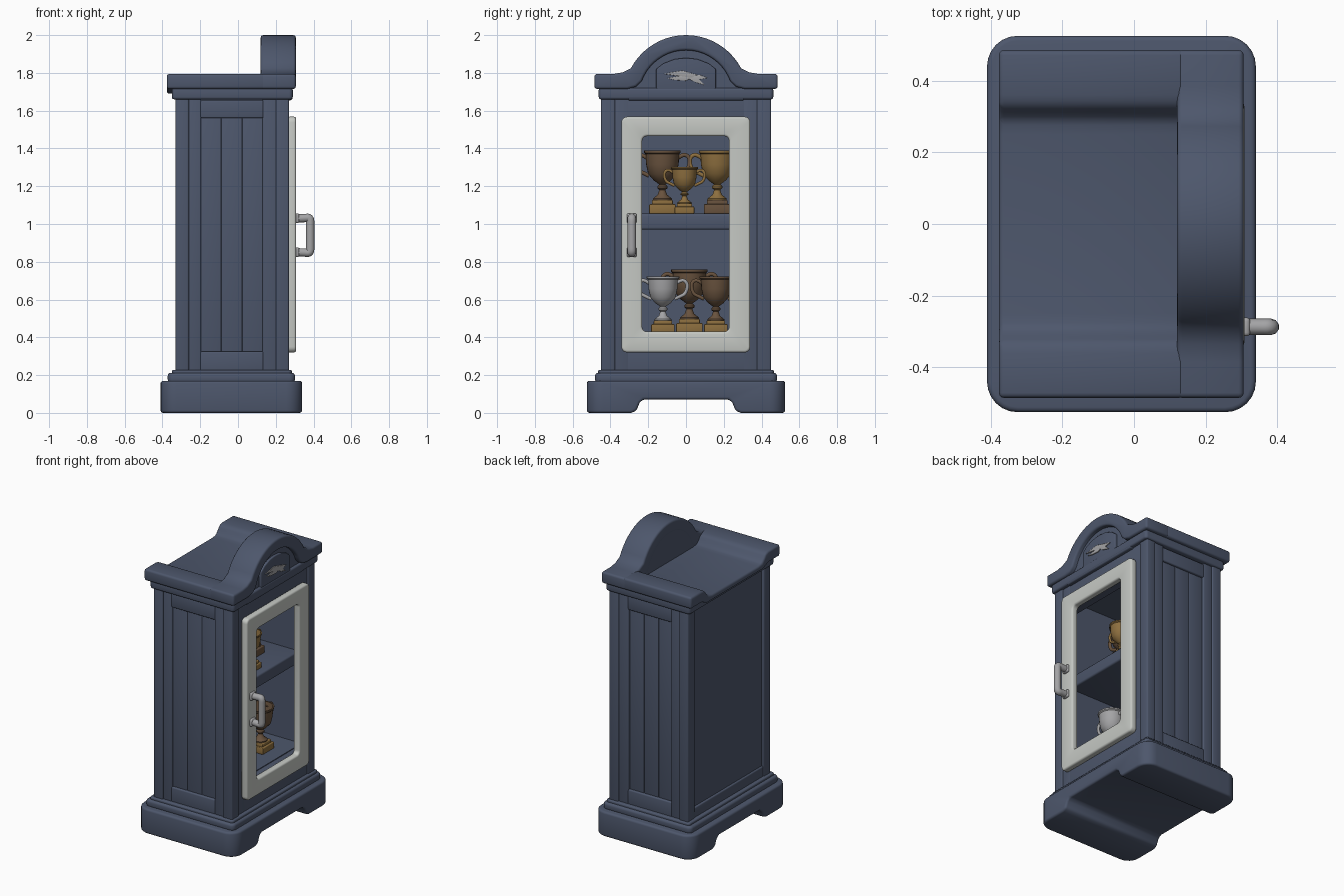
import bpy, bmesh, math
from mathutils import Vector

cube = bpy.data.objects.get("Cube")
if cube:
    bpy.data.objects.remove(cube, do_unlink=True)


def material(name, color, metal=0.0):
    m = bpy.data.materials.new(name)
    m.use_nodes = True
    m.diffuse_color = (*color, 1)
    bsdf = m.node_tree.nodes["Principled BSDF"]
    bsdf.inputs["Base Color"].default_value = (*color, 1)
    bsdf.inputs["Roughness"].default_value = 0.6
    return m


NAVY = material("navy_paint", (0.075, 0.095, 0.15))
WHITE = material("off_white_paint", (0.56, 0.58, 0.55))
SILVER = material("silver", (0.37, 0.37, 0.38))
GOLD = material("gold", (0.27, 0.16, 0.05))
BRONZE = material("bronze", (0.14, 0.085, 0.048))


def finish(bm, name, mat, bevel=0.0, segments=3):
    """Round the hard edges, shade smooth and link the part."""
    bmesh.ops.recalc_face_normals(bm, faces=bm.faces)
    if bevel:
        hard = [e for e in bm.edges if e.calc_face_angle(0) > math.radians(35)]
        bmesh.ops.bevel(bm, geom=hard, offset=bevel, segments=segments,
                        profile=0.5, affect='EDGES', clamp_overlap=True)
    mesh = bpy.data.meshes.new(name)
    bm.to_mesh(mesh)
    bm.free()
    mesh.shade_smooth()
    mesh.set_sharp_from_angle(angle=math.radians(40))
    mesh.materials.append(mat)
    ob = bpy.data.objects.new(name, mesh)
    bpy.context.collection.objects.link(ob)
    return ob


def box(name, x, y, z, mat=NAVY, bevel=0.01, corner=0.0):
    """Box from ranges; corner rounds the upright edges first."""
    return prism(name, [(y[0], z[0]), (y[1], z[0]), (y[1], z[1]), (y[0], z[1])],
                 x, mat, bevel, corner)


def prism(name, profile, x, mat=NAVY, bevel=0.01, corner=0.0):
    """Extrude a (y, z) profile along x."""
    bm = bmesh.new()
    face = bm.faces.new([bm.verts.new((x[0], y, z)) for y, z in profile])
    out = bmesh.ops.extrude_face_region(bm, geom=[face])
    moved = [v for v in out["geom"] if isinstance(v, bmesh.types.BMVert)]
    bmesh.ops.translate(bm, verts=moved, vec=(x[1] - x[0], 0, 0))
    if corner:
        wide = max(abs(v.co.y) for v in bm.verts) - 0.001
        edges = [e for e in bm.edges if all(abs(v.co.y) > wide for v in e.verts)
                 and abs(e.verts[0].co.z - e.verts[1].co.z) > 0.01]
        bmesh.ops.bevel(bm, geom=edges, offset=corner, segments=6, profile=0.5,
                        affect='EDGES')
    return finish(bm, name, mat, bevel)


def mirrored(half):
    """Complete a half profile (y > 0) across y = 0."""
    return half + [(-y, z) for y, z in reversed(half)]


def tube(name, points, radius, mat):
    """Round bar along a smooth path."""
    cu = bpy.data.curves.new(name, 'CURVE')
    cu.dimensions = '3D'
    cu.bevel_depth, cu.bevel_resolution, cu.use_fill_caps = radius, 3, True
    sp = cu.splines.new('NURBS')
    sp.points.add(len(points) - 1)
    for p, co in zip(sp.points, points):
        p.co = (*co, 1)
    sp.use_endpoint_u, sp.order_u, sp.resolution_u = True, 3, 6
    tmp = bpy.data.objects.new(name, cu)
    bm = bmesh.new()
    bpy.context.collection.objects.link(tmp)
    dg = bpy.context.evaluated_depsgraph_get()
    bm.from_mesh(tmp.evaluated_get(dg).to_mesh())
    bpy.data.objects.remove(tmp, do_unlink=True)
    return finish(bm, name, mat)


def lathe(name, profile, centre, scale, mat, steps=28):
    """Spin an (r, z) profile about the upright axis."""
    bm = bmesh.new()
    verts = [bm.verts.new((r, 0, z)) for r, z in profile]
    edges = [bm.edges.new(pair) for pair in zip(verts, verts[1:])]
    bmesh.ops.spin(bm, geom=verts + edges, cent=(0, 0, 0), axis=(0, 0, 1),
                   angle=math.tau, steps=steps)
    bmesh.ops.remove_doubles(bm, verts=bm.verts, dist=0.0004)
    for v in bm.verts:
        v.co = v.co * scale + Vector(centre)
    return finish(bm, name, mat)


# Base with an arched gap between its feet, and stepped moulding
prism("base", mirrored([(0.225, 0.072), (0.245, 0.055), (0.262, 0.012), (0.29, 0),
                        (0.525, 0), (0.525, 0.17)]), (-0.41, 0.34), bevel=0.014, corner=0.085)
box("base_moulding", (-0.372, 0.302), (-0.482, 0.482), (0.16, 0.212), bevel=0.016, corner=0.03)
box("base_moulding_top", (-0.35, 0.285), (-0.465, 0.465), (0.2, 0.228), bevel=0.008, corner=0.02)

# Corner posts, side frames and side boards
for s, side in ((-1, "right"), (1, "left")):
    def span(a, b):
        return tuple(sorted((s * a, s * b)))
    for x, end in (((-0.33, -0.26), "back"), ((0.2, 0.27), "front")):
        box(f"{side}_{end}_post", x, span(0.375, 0.45), (0.21, 1.68), bevel=0.009)
    for x, end in (((-0.265, -0.195), "back"), ((0.13, 0.205), "front")):
        box(f"{side}_{end}_stile", x, span(0.39, 0.441), (0.21, 1.68), bevel=0.008)
    for z, end in (((0.21, 0.325), "bottom"), ((1.56, 1.655), "top")):
        box(f"{side}_{end}_rail", (-0.2, 0.135), span(0.39, 0.441), z, bevel=0.008)
    for i in range(3):
        x = -0.2 + i * 0.111
        box(f"{side}_board_{i + 1}", (x, x + 0.111), span(0.395, 0.425), (0.3, 1.58), bevel=0.005)
    box(f"{side}_inner_wall", (-0.31, 0.25), span(0.375, 0.4), (0.22, 1.68), bevel=0)
    box(f"{side}_front_stile", (0.215, 0.262), span(0.3, 0.38), (0.21, 1.68), bevel=0.006)

# Back, front rails and interior
box("back_panel", (-0.312, -0.285), (-0.4, 0.4), (0.21, 1.69), bevel=0)
box("back_bottom_rail", (-0.325, -0.29), (-0.38, 0.38), (0.21, 0.295), bevel=0.008)
box("front_bottom_rail", (0.2, 0.262), (-0.38, 0.38), (0.21, 0.42), bevel=0.006)
box("front_top_rail", (0.2, 0.262), (-0.38, 0.38), (1.48, 1.68), bevel=0.006)
box("cabinet_floor", (-0.3, 0.22), (-0.39, 0.39), (0.37, 0.425), bevel=0)
box("cabinet_ceiling", (-0.3, 0.22), (-0.39, 0.39), (1.6, 1.66), bevel=0)
box("shelf", (-0.3, 0.2), (-0.39, 0.39), (0.97, 1.055), bevel=0.012)

# Cornice, dipped roof and arched pediment
box("frieze", (-0.35, 0.29), (-0.462, 0.462), (1.66, 1.72), bevel=0.012, corner=0.02)
prism("roof", mirrored([(0.25, 1.73), (0.29, 1.736), (0.312, 1.76), (0.33, 1.785), (0.36, 1.794),
                        (0.485, 1.794), (0.485, 1.715), (0.36, 1.715), (0.3, 1.69)]),
      (-0.377, 0.14), bevel=0.014)


def arc(radius, start):
    angles = [math.radians(start + (90 - start) * i / 10) for i in range(11)]
    return [(radius * math.cos(a), 1.67 + radius * math.sin(a)) for a in angles]


outer = [(0.485, 1.794), (0.385, 1.794), (0.335, 1.803)] + arc(0.33, 28)
inner = [(0.485, 1.715), (0.31, 1.715), (0.265, 1.727)] + arc(0.25, 20)
# drop the doubled apex when joining the mirrored halves
top = outer + [(-y, z) for y, z in reversed(outer[:-1])]
under = inner + [(-y, z) for y, z in reversed(inner[:-1])]
prism("arch_moulding", top + under[::-1], (0.12, 0.306), bevel=0.014)
fill = arc(0.29, 8)
prism("arch_panel", fill + [(-y, z) for y, z in reversed(fill[:-1])], (0.122, 0.272), bevel=0)
box("arch_lintel", (0.12, 0.288), (-0.31, 0.31), (1.655, 1.7), bevel=0.01)

# Plaque with a winged ornament
prism("plaque", mirrored([(0.158, 1.692), (0.158, 1.82), (0.12, 1.85), (0.06, 1.873), (0.015, 1.878)]),
      (0.26, 0.287), bevel=0.006)
for i, pts in enumerate([
        [(-0.12, 1.795), (-0.02, 1.812), (0.06, 1.79), (0.03, 1.772), (-0.05, 1.785)],
        [(-0.1, 1.772), (-0.02, 1.786), (0.03, 1.774), (0.0, 1.758), (-0.06, 1.762)],
        [(0.0, 1.776), (0.07, 1.79), (0.115, 1.773), (0.07, 1.765), (0.1, 1.735), (0.05, 1.75)]]):
    prism(f"ornament_feather_{i + 1}", pts, (0.284, 0.293), SILVER, bevel=0.002)


# Door frame with a rounded opening
def rounded(y, z, r):
    pts = []
    for k, (cy, cz) in enumerate([(y[1] - r, z[1] - r), (y[0] + r, z[1] - r),
                                  (y[0] + r, z[0] + r), (y[1] - r, z[0] + r)]):
        for i in range(6):
            a = math.radians(90 * k + 18 * i)
            pts.append((cy + r * math.cos(a), cz + r * math.sin(a)))
    return pts


bm = bmesh.new()
rings = [[bm.verts.new((x, *p)) for p in loop] for loop, x in (
    (rounded((-0.342, 0.34), (0.32, 1.568), 0.03), 0.262),
    (rounded((-0.342, 0.34), (0.32, 1.568), 0.03), 0.308),
    (rounded((-0.232, 0.228), (0.43, 1.465), 0.025), 0.308),
    (rounded((-0.232, 0.228), (0.43, 1.465), 0.025), 0.262))]
for a, b in zip(rings, rings[1:] + rings[:1]):
    for i in range(len(a)):
        j = (i + 1) % len(a)
        bm.faces.new((a[i], a[j], b[j], b[i]))
finish(bm, "door_frame", WHITE, bevel=0.012)

# Door handle with mounting collars
tube("door_handle", [(0.3, -0.287, 1.03), (0.35, -0.287, 1.03), (0.382, -0.287, 1.035),
                     (0.382, -0.287, 0.99), (0.382, -0.287, 0.89), (0.382, -0.287, 0.845),
                     (0.35, -0.287, 0.85), (0.3, -0.287, 0.85)], 0.023, SILVER)
for z, end in ((1.03, "top"), (0.85, "bottom")):
    box(f"handle_{end}_collar", (0.3, 0.324), (-0.313, -0.261), (z - 0.026, z + 0.026), SILVER, 0.01)

# Trophies
CUP = [(0, 0.07), (0.05, 0.07), (0.05, 0.08), (0.025, 0.1), (0.016, 0.125), (0.027, 0.135),
       (0.027, 0.145), (0.017, 0.155), (0.045, 0.175), (0.075, 0.21), (0.086, 0.26),
       (0.089, 0.315), (0.097, 0.322), (0.097, 0.333), (0.087, 0.333), (0.08, 0.29),
       (0.065, 0.22), (0, 0.185)]


def trophy(name, x, y, z, scale, cup, base):
    lathe(f"{name}_cup", CUP, (x, y, z), scale, cup)
    for half, low, high, part in ((0.07, 0, 0.05, "base"), (0.055, 0.045, 0.072, "base_step")):
        h = half * scale
        box(f"{name}_{part}", (x - h, x + h), (y - h, y + h),
            (z + low * scale, z + high * scale), base, 0.005)
    for s, side in ((-1, "right"), (1, "left")):
        path = [(0.083, 0.295), (0.115, 0.32), (0.15, 0.29), (0.135, 0.23), (0.1, 0.215), (0.07, 0.2)]
        tube(f"{name}_{side}_handle", [(x, y + s * r * scale, z + h * scale) for r, h in path],
             0.011 * scale, cup)


SHELF, FLOOR = 1.055, 0.425
trophy("upper_right_trophy", -0.03, -0.125, SHELF, 1.0, BRONZE, GOLD)
trophy("upper_small_trophy", 0.1, -0.008, SHELF, 0.74, GOLD, GOLD)
trophy("upper_left_trophy", -0.03, 0.165, SHELF, 1.0, GOLD, BRONZE)
trophy("lower_silver_trophy", 0.08, -0.122, FLOOR, 0.89, SILVER, GOLD)
trophy("lower_tall_trophy", -0.09, 0.018, FLOOR, 1.0, BRONZE, GOLD)
trophy("lower_left_trophy", 0.06, 0.158, FLOOR, 0.89, BRONZE, GOLD)
